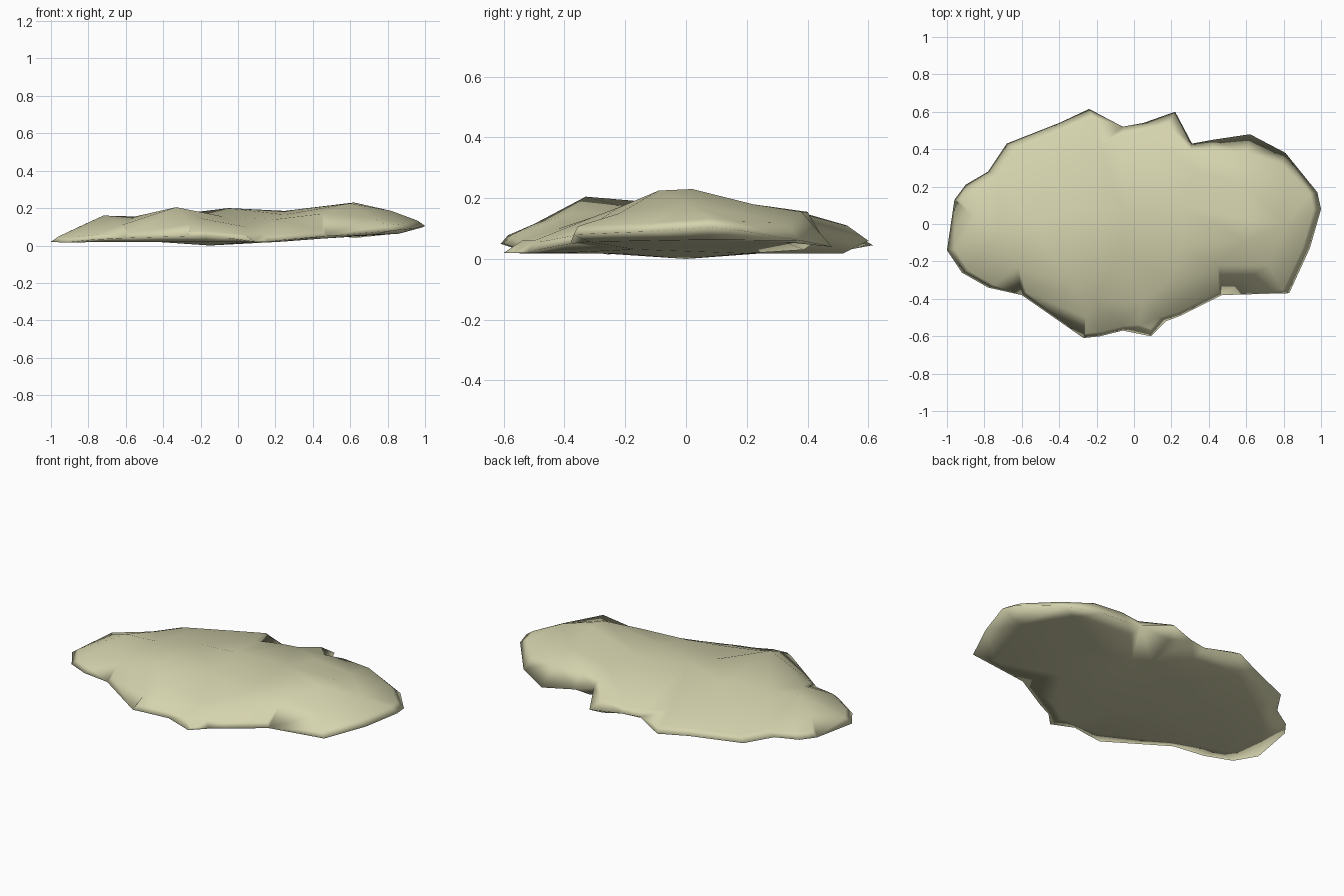
import bpy
import bmesh
from mathutils import Vector
from mathutils.geometry import delaunay_2d_cdt

default_cube = bpy.data.objects.get("Cube")
if default_cube:
    bpy.data.objects.remove(default_cube, do_unlink=True)


def make_material(name, colour):
    material = bpy.data.materials.new(name)
    material.use_nodes = True
    material.diffuse_color = colour
    material.node_tree.nodes["Principled BSDF"].inputs["Base Color"].default_value = colour
    return material


def to_vectors(rows):
    """Turn rows given in hundredths of a unit into positions."""
    return [Vector(row) / 100 for row in rows]


def underside_height(x):
    """The slab lies flat on its right half and lifts towards +x."""
    lift = min(max((x - 0.2) / 0.6, 0), 1)
    return 0.018 + 0.045 * lift


def add_skin(bm, rim_verts, inner_points, facing_up):
    """Triangulate a sheet that spans the rim and passes through the inner points."""
    count = len(rim_verts)
    points = [vert.co.copy() for vert in rim_verts] + inner_points
    outline = [list(range(count))]
    result = delaunay_2d_cdt([p.to_2d() for p in points], [], outline, 1, 0.0001)
    flat_points, triangles, origins = result[0], result[2], result[3]
    verts = []
    for flat, origin in zip(flat_points, origins):
        source = min(origin)
        if source < count:
            verts.append(rim_verts[source])
        else:
            verts.append(bm.verts.new((flat.x, flat.y, points[source].z)))
    for triangle in triangles:
        corners = [verts[i] for i in triangle]
        face = bm.faces.new(corners)
        face.normal_update()
        if (face.normal.z > 0) != facing_up:
            face.normal_flip()
        face.smooth = True


# Ragged rim of the slab, counter-clockwise from the left end
rim = to_vectors([
    (100, 8, 10.5), (98, 17, 9.5), (81, 38, 6), (62, 48, 4), (42, 45, 7),
    (31, 43, 10), (22, 60, 6), (5, 54, 6), (-6, 52, 6), (-24, 61.5, 4.5),
    (-40, 54, 4.5), (-68, 43, 3.5), (-78, 28, 4), (-90, 21, 3), (-96, 13, 3),
    (-100, -14, 2), (-92, -26, 1.5), (-78, -34, 3), (-60, -38, 4),
    (-27, -61, 5), (-18, -60, 5), (-6, -57, 4), (9, -60, 2), (17, -52, 2),
    (25, -49, 3), (47, -38, 5), (83, -37, 8), (94, -13, 9),
])

# Humps, ridges and hollows of the top
humps = to_vectors([
    (60, -9, 22.5), (62, 2, 23), (82, 0, 18.5), (-5, 5, 20), (25, 10, 18.5),
    (-33, -33, 20.5), (-26, -50, 11.5), (-20, -40, 14.5), (-72, -3, 16),
    (-55, 0, 15.5), (-30, 8, 17), (-8, -15, 15.5), (-18, 42, 9.5),
    (-50, 25, 12), (60, 22, 18), (33, 28, 17), (25, -12, 16.5),
    (20, -30, 14), (45, -22, 17), (72, -22, 15), (4, -42, 10),
    (-62, -23, 11), (-85, 3, 10),
])

# Tall broken edge along the back left
broken_edge = to_vectors([
    (79, 32, 12), (60, 38, 15.5), (42, 40, 15.5), (30, 39, 15), (18, 53, 11),
])

# Low chip in the front, with the step that rises behind it
front_chip = to_vectors([(9, -56, 2.5), (3, -54, 6), (14, -50, 6)])

# Shoulder: the top edge elsewhere, set in from the rim and raised
shoulder = []
for point in rim:
    at_back = point.y > 0.2
    on_broken_edge = at_back and point.x > 0.1
    on_chip = point.y < -0.5 and point.x > 0
    if on_broken_edge or on_chip:
        continue
    inset = 0.93 if at_back else 0.96
    raised = 0.025 if at_back else 0.028
    shoulder.append(Vector((point.x * inset, point.y * inset, point.z + raised)))

# Belly: the shallow underside, resting on one low spot
belly = [Vector((-0.15, 0, 0))]
for point in rim[::2]:
    for size in (0.86, 0.45):
        x, y = point.x * size, point.y * size
        belly.append(Vector((x, y, underside_height(x))))

bm = bmesh.new()
rim_verts = [bm.verts.new(point) for point in rim]
add_skin(bm, rim_verts, shoulder + broken_edge + front_chip + humps, True)
add_skin(bm, rim_verts, belly, False)

# Worn smooth all over, rim included
mesh = bpy.data.meshes.new("stone_slab")
bm.to_mesh(mesh)
bm.free()
slab = bpy.data.objects.new("stone_slab", mesh)
bpy.context.collection.objects.link(slab)
mesh.materials.append(make_material("pale sandstone", (0.66, 0.65, 0.42, 1)))
